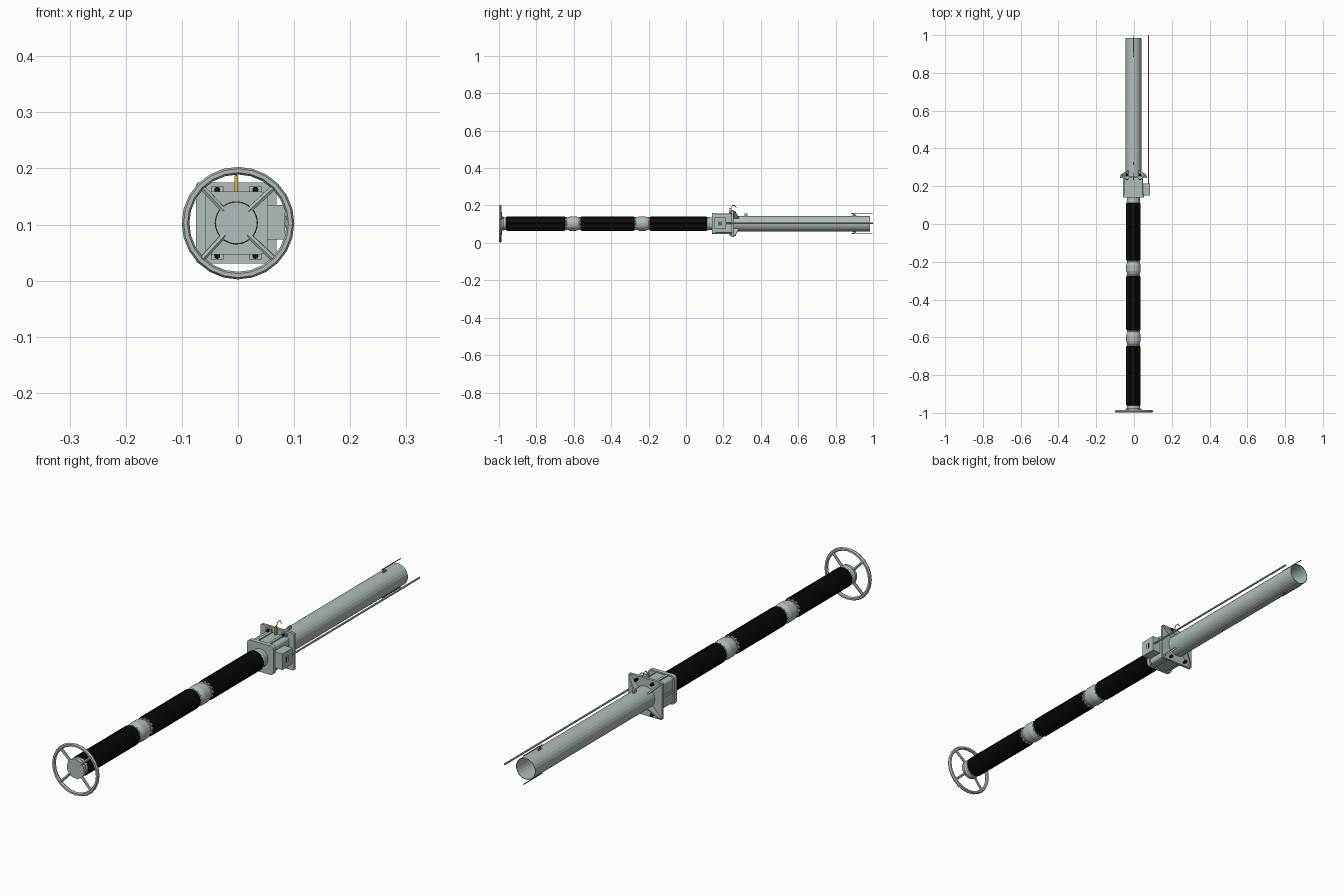
import bpy, bmesh, math
from mathutils import Vector

if "Cube" in bpy.data.objects:
    bpy.data.objects.remove(bpy.data.objects["Cube"])

CX, CZ = -0.003, 0.103   # main axis runs along y


def mat(name, col):
    m = bpy.data.materials.new(name)
    m.diffuse_color = (*col, 1)
    m.use_nodes = True
    m.node_tree.nodes["Principled BSDF"].inputs["Base Color"].default_value = m.diffuse_color
    return m


STEEL = mat("pale_steel", (0.44, 0.51, 0.51))
BLACK = mat("black_rubber", (0.005, 0.005, 0.005))
DARK = mat("dark_wire", (0.06, 0.065, 0.065))
BRASS = mat("brass", (0.65, 0.48, 0.06))


def finish(name, bm, m):
    bmesh.ops.remove_doubles(bm, verts=bm.verts, dist=1e-6)
    bmesh.ops.recalc_face_normals(bm, faces=bm.faces)
    me = bpy.data.meshes.new(name)
    bm.to_mesh(me)
    bm.free()
    me.materials.append(m)
    ob = bpy.data.objects.new(name, me)
    bpy.context.collection.objects.link(ob)
    return ob


def lathe(name, prof, m, n=24, flute=0.0, caps=True, closed=False):
    """Revolve (y, radius) points about the main axis; flute sinks every other pair of columns."""
    bm = bmesh.new()
    rings = []
    for y, r in prof:
        ring = []
        for i in range(n):
            a = 2 * math.pi * i / n
            rr = r - (flute if i % 4 > 1 else 0)
            ring.append(bm.verts.new((CX + rr * math.cos(a), y, CZ + rr * math.sin(a))))
        rings.append(ring)
    pairs = list(zip(rings, rings[1:]))
    if closed:
        pairs.append((rings[-1], rings[0]))
    for p, q in pairs:
        for i in range(n):
            j = (i + 1) % n
            bm.faces.new((p[i], p[j], q[j], q[i]))
    if caps and not closed:
        bm.faces.new(rings[0])
        bm.faces.new(rings[-1])
    return finish(name, bm, m)


def box(name, x, y, z, m, bevel=0):
    """Box from (min, max) ranges, with optional bevel of the edges along y."""
    bm = bmesh.new()
    bmesh.ops.create_cube(bm, size=1)
    for v in bm.verts:
        v.co = [r[0] + (c + 0.5) * (r[1] - r[0]) for c, r in zip(v.co, (x, y, z))]
    if bevel:
        es = [e for e in bm.edges if abs(e.verts[0].co.y - e.verts[1].co.y) > 1e-5]
        bmesh.ops.bevel(bm, geom=es, offset=bevel, segments=3, affect='EDGES', profile=0.5)
    return finish(name, bm, m)


def rod(name, pts, r, m, n=8):
    """Round bar through a list of points."""
    bm = bmesh.new()
    for a, b in zip(pts, pts[1:]):
        a, b = Vector(a), Vector(b)
        d = b - a
        new = bmesh.ops.create_cone(bm, cap_ends=True, segments=n, radius1=r, radius2=r, depth=d.length)
        q = Vector((0, 0, 1)).rotation_difference(d)
        for v in new["verts"]:
            v.co = q @ v.co + (a + b) / 2
    return finish(name, bm, m)


def square(name, half, y, m, bevel=0):
    return box(name, (CX - half, CX + half), y, (CZ - half, CZ + half), m, bevel)


# Handwheel: rim, diagonal spokes and hub
bm = bmesh.new()
N, K, R, r = 24, 6, 0.0935, 0.0068
g = []
for i in range(N):
    a = 2 * math.pi * i / N
    g.append([bm.verts.new(((R + r * math.cos(t)) * math.cos(a), -0.992 + 0.0075 * math.sin(t),
                            0.1025 + (R + r * math.cos(t)) * math.sin(a)))
              for t in (2 * math.pi * k / K for k in range(K))])
for i in range(N):
    for k in range(K):
        p, q, l = g[i], g[(i + 1) % N], (k + 1) % K
        bm.faces.new((p[k], q[k], q[l], p[l]))
finish("handwheel_rim", bm, STEEL)
for i in range(4):
    a = math.pi / 4 + i * math.pi / 2
    c, s = math.cos(a), math.sin(a)
    rod(f"handwheel_spoke_{i}", [(CX + 0.03 * c, -0.986, CZ + 0.03 * s),
                                 (0.092 * c, -0.991, 0.1025 + 0.092 * s)], 0.0055, STEEL, 6)
lathe("handwheel_hub", [(-0.99, 0.037), (-0.978, 0.038), (-0.972, 0.034), (-0.95, 0.034)], STEEL, 32)

# Finely fluted rubber grips over a steel core
lathe("core_shaft", [(-0.96, 0.030), (0.15, 0.030)], STEEL)
for i, (a, b) in enumerate(((-0.962, -0.645), (-0.564, -0.275), (-0.194, 0.113))):
    lathe(f"grip_{i}", [(a, 0.034), (a + 0.005, 0.0385), (b - 0.005, 0.0385), (b, 0.034)], BLACK, 160, 0.001)

# Couplings between grips, each with a bulged sleeve and toothed rings
for i, c in enumerate((-0.604, -0.234)):
    lathe(f"coupling_sleeve_{i}", [(c - 0.033, 0.031), (c - 0.028, 0.034), (c - 0.015, 0.0385),
                                   (c + 0.015, 0.0385), (c + 0.028, 0.034), (c + 0.033, 0.031)], STEEL, 24)
    for s in (-1, 1):
        lathe(f"coupling_ring_{i}_{s}", [(c + s * 0.033, 0.035), (c + s * 0.042, 0.035)], STEEL, 48, 0.004)
lathe("front_collar", [(0.108, 0.034), (0.118, 0.036), (0.128, 0.034), (0.145, 0.034)], STEEL, 24)

# Gear housing with front plate, ribs and rear flange
square("housing_front_plate", 0.056, (0.14, 0.156), STEEL, 0.012)
square("housing_body", 0.051, (0.156, 0.246), STEEL, 0.010)
for i, o in enumerate((-0.025, 0.025)):
    box(f"housing_rib_upright_{i}", (CX + o - 0.005, CX + o + 0.005), (0.156, 0.246),
        (CZ - 0.055, CZ + 0.055), STEEL)
box("housing_rib_side", (CX - 0.055, CX), (0.156, 0.246), (CZ - 0.005, CZ + 0.005), STEEL)
square("rear_flange", 0.072, (0.244, 0.254), STEEL, 0.005)

# Flange bolts on pads, and diagonal gussets to the tube
for sx in (-1, 1):
    for sz in (-1, 1):
        x, z = CX + sx * 0.034, CZ + sz * 0.059
        box(f"bolt_pad_{sx}_{sz}", (x - 0.011, x + 0.011), (0.238, 0.246), (z - 0.006, z + 0.006), STEEL)
        rod(f"flange_bolt_{sx}_{sz}", [(x, 0.232, z), (x, 0.268, z)], 0.0055, BLACK, 8)
        bm = bmesh.new()
        d = Vector((sx, 0, sz)).normalized()
        t = Vector((sz, 0, -sx)).normalized() * 0.003
        tri = [(0.036, 0.253), (0.094, 0.253), (0.092, 0.262), (0.036, 0.285)]
        lo, hi = [[bm.verts.new(Vector((CX, y, CZ)) + d * q + t * s) for q, y in tri] for s in (-1, 1)]
        bm.faces.new(lo)
        bm.faces.new(hi)
        for k in range(4):
            bm.faces.new((lo[k], lo[(k + 1) % 4], hi[(k + 1) % 4], hi[k]))
        finish(f"gusset_{sx}_{sz}", bm, STEEL)

# Side box with slots, and the long guide rod
box("side_box", (0.045, 0.084), (0.152, 0.214), (0.073, 0.135), STEEL)
for i, y in enumerate((0.177, 0.187)):
    box(f"side_box_slot_{i}", (0.082, 0.0847), (y - 0.002, y + 0.002), (0.093, 0.115), BLACK)
rod("guide_rod", [(0.077, 0.21, 0.105), (0.077, 1.0, 0.105)], 0.0038, STEEL, 6)

# Open thin-walled rear tube
lathe("rear_tube", [(0.25, 0.0415), (0.985, 0.0415), (0.985, 0.0395), (0.25, 0.0395)], STEEL, 24, closed=True)

# Brass post with hooked wire, and its catch on the tube
box("latch_post", (CX - 0.003, CX + 0.003), (0.232, 0.242), (0.15, 0.187), BRASS)
rod("latch_wire", [(CX, 0.24, 0.186), (CX, 0.247, 0.200), (CX, 0.262, 0.200), (CX, 0.27, 0.186)],
    0.0015, STEEL, 6)
box("wire_catch", (CX - 0.003, CX + 0.003), (0.312, 0.328), (0.14, 0.156), STEEL)

# Feelers above and below the tube end, each on a small brass foot
for s, side in ((1, "upper"), (-1, "lower")):
    z0, z1 = sorted((CZ + s * 0.039, CZ + s * 0.046))
    box(f"{side}_feeler_foot", (CX - 0.003, CX + 0.003), (0.89, 0.91), (z0, z1), BRASS)
    rod(f"{side}_feeler", [(CX, 0.91, CZ + s * 0.044), (CX, 0.885, CZ + s * 0.055),
                           (CX, 0.998, CZ + s * 0.055)], 0.0018, DARK, 6)
